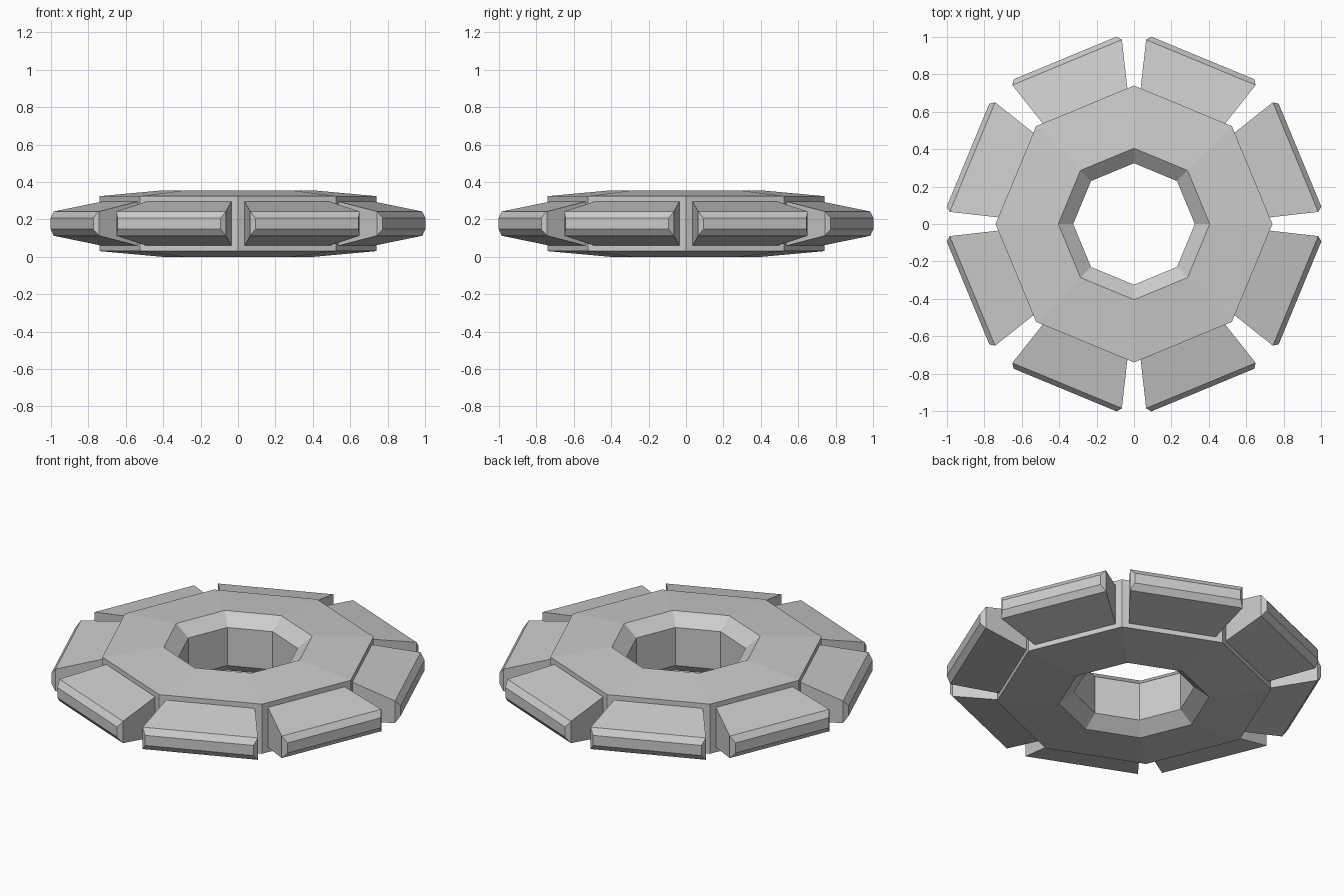
import bpy, bmesh
from math import radians, cos, sin

if "Cube" in bpy.data.objects:
    bpy.data.objects.remove(bpy.data.objects["Cube"])

MID = 0.1775  # half height: everything mirrors about this level


def make_object(name, bm):
    bmesh.ops.recalc_face_normals(bm, faces=bm.faces[:])
    mesh = bpy.data.meshes.new(name)
    bm.to_mesh(mesh)
    bm.free()
    ob = bpy.data.objects.new(name, mesh)
    bpy.context.collection.objects.link(ob)
    return ob


def loft(bm, loops, closed=False):
    rings = [[bm.verts.new(p) for p in loop] for loop in loops]
    pairs = list(zip(rings, rings[1:]))
    if closed:
        pairs.append((rings[-1], rings[0]))
    for a, b in pairs:
        n = len(a)
        for i in range(n):
            j = (i + 1) % n
            bm.faces.new((a[i], a[j], b[j], b[i]))
    if not closed:
        bm.faces.new(rings[0])
        bm.faces.new(rings[-1])


# Octagonal hub ring: (radius, height from middle) section swept around z
half = [(0.325, 0.113), (0.405, 0.1775), (0.74, 0.147)]
section = half + [(r, -h) for r, h in reversed(half)]
bm = bmesh.new()
loft(bm, [[(r * cos(radians(45 * i)), r * sin(radians(45 * i)), MID + h)
           for i in range(8)] for r, h in section], closed=True)
make_object("octagon_ring", bm)

# Tapered pads with a bevelled outer face: (radius, half width, half height)
stations = [(0.62, 0.226, 0.131), (0.684, 0.245, 0.118),
            (0.935, 0.317, 0.065), (0.961, 0.298, 0.03)]


def add_pad(index):
    a = radians(22.5 + 45 * index)
    loops = []
    for r, w, h in stations:
        corners = [(-w, -h), (w, -h), (w, h), (-w, h)]
        loops.append([(r * cos(a) - t * sin(a), r * sin(a) + t * cos(a), MID + z)
                      for t, z in corners])
    bm = bmesh.new()
    loft(bm, loops)
    make_object(f"outer_pad_{index + 1}", bm)


for k in range(8):
    add_pad(k)
